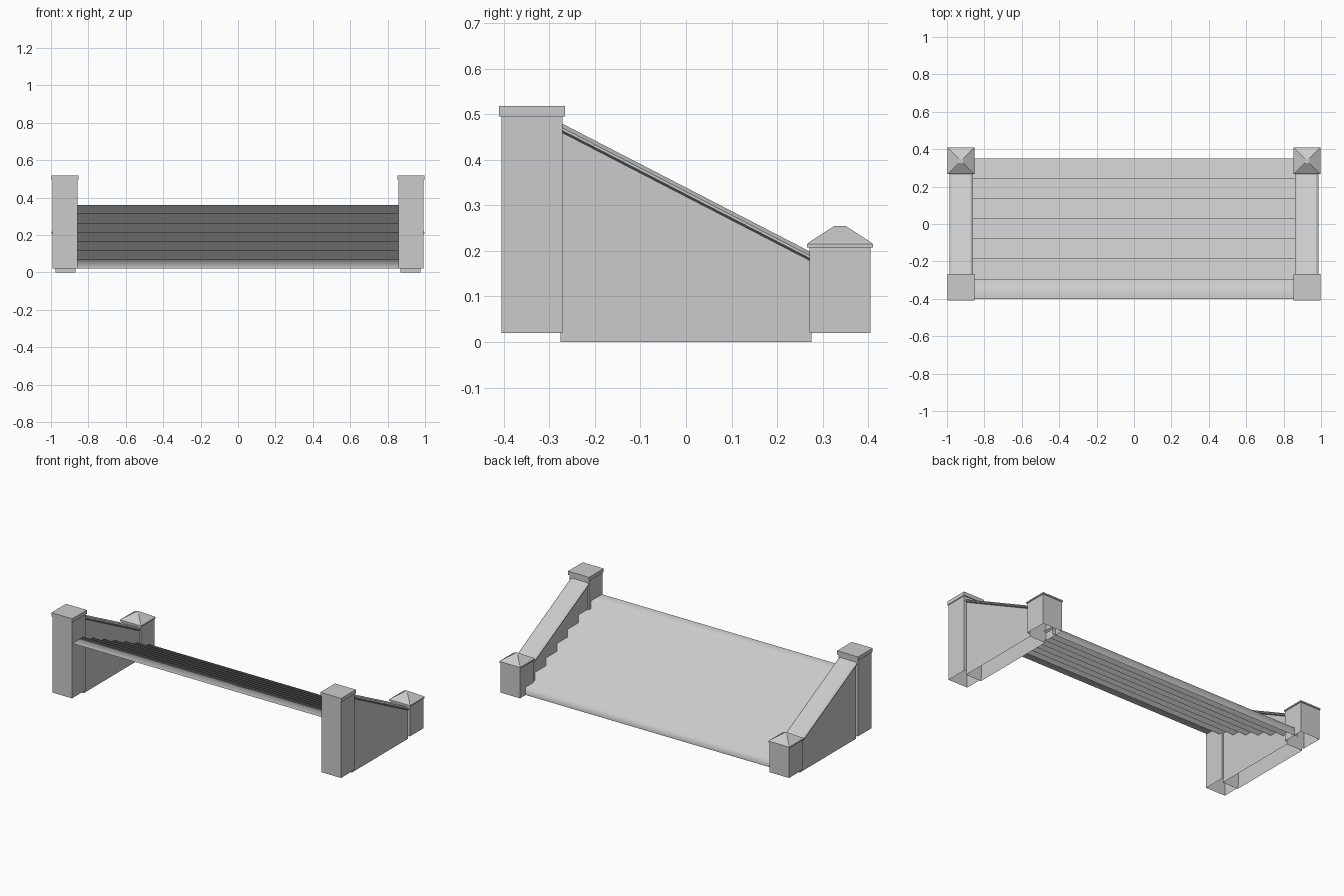
import bpy

if "Cube" in bpy.data.objects:
    bpy.data.objects.remove(bpy.data.objects["Cube"])

PX, PY = 0.926, 0.338  # post centre offsets


def mesh_object(name, verts, faces):
    mesh = bpy.data.meshes.new(name)
    mesh.from_pydata(verts, [], faces)
    mesh.update()
    obj = bpy.data.objects.new(name, mesh)
    bpy.context.collection.objects.link(obj)
    return obj


def square_loft(name, cx, cy, rings, bottom=True):
    """Stack of square rings (half width, z), capped on top."""
    verts = [(cx + sx * h, cy + sy * h, z) for h, z in rings
             for sx, sy in ((-1, -1), (1, -1), (1, 1), (-1, 1))]
    faces = [(4 * r + i, 4 * r + (i + 1) % 4, 4 * r + 4 + (i + 1) % 4, 4 * r + 4 + i)
             for r in range(len(rings) - 1) for i in range(4)]
    n = len(verts)
    faces.append((n - 4, n - 3, n - 2, n - 1))
    if bottom:
        faces.append((3, 2, 1, 0))
    return mesh_object(name, verts, faces)


def side_wall(name, cx):
    """Sloped wall with flared handrail: one cross-section at each end, open below."""
    y0, y1, drop = -0.275, 0.275, 0.284
    section = [(-0.054, None), (-0.054, 0.461), (-0.063, 0.466), (-0.063, 0.472),
               (-0.050, 0.481), (0.050, 0.481), (0.063, 0.472), (0.063, 0.466),
               (0.054, 0.461), (0.054, None)]
    n = len(section)
    verts = [(cx + x, y, 0 if z is None else z - d)
             for y, d in ((y0, 0), (y1, drop)) for x, z in section]
    faces = [(i, n + i, n + i + 1, i + 1) for i in range(n - 1)]
    faces += [tuple(range(n)), tuple(range(2 * n - 1, n - 1, -1))]
    return mesh_object(name, verts, faces)


# Posts, caps and walls on both sides
for side, s in (("left", -1), ("right", 1)):
    x = s * PX
    square_loft(f"{side}_tall_post", x, -PY, [(0.067, 0.02), (0.067, 0.496)], False)
    square_loft(f"{side}_tall_post_cap", x, -PY, [(0.072, 0.495), (0.072, 0.518)])
    square_loft(f"{side}_short_post", x, PY, [(0.067, 0.02), (0.067, 0.208)], False)
    square_loft(f"{side}_short_post_cap", x, PY,
                [(0.072, 0.207), (0.072, 0.215), (0.068, 0.219), (0.012, 0.255)])
    side_wall(f"{side}_side_wall", s * 0.923)

# Stairs: open stepped sheet descending towards the back
steps, tread, rise = 7, 0.75 / 7, 0.34 / 7
profile = []
for i in range(steps):
    z = 0.36 - i * rise
    profile += [(-0.40 + i * tread, z), (-0.40 + (i + 1) * tread, z)]
profile.append((0.35, 0.02))
verts = [(x, y, z) for y, z in profile for x in (-0.88, 0.88)]
faces = [(2 * i, 2 * i + 1, 2 * i + 3, 2 * i + 2) for i in range(len(profile) - 1)]
stairs = mesh_object("stairs", verts, faces)
stairs.data.shade_smooth()
